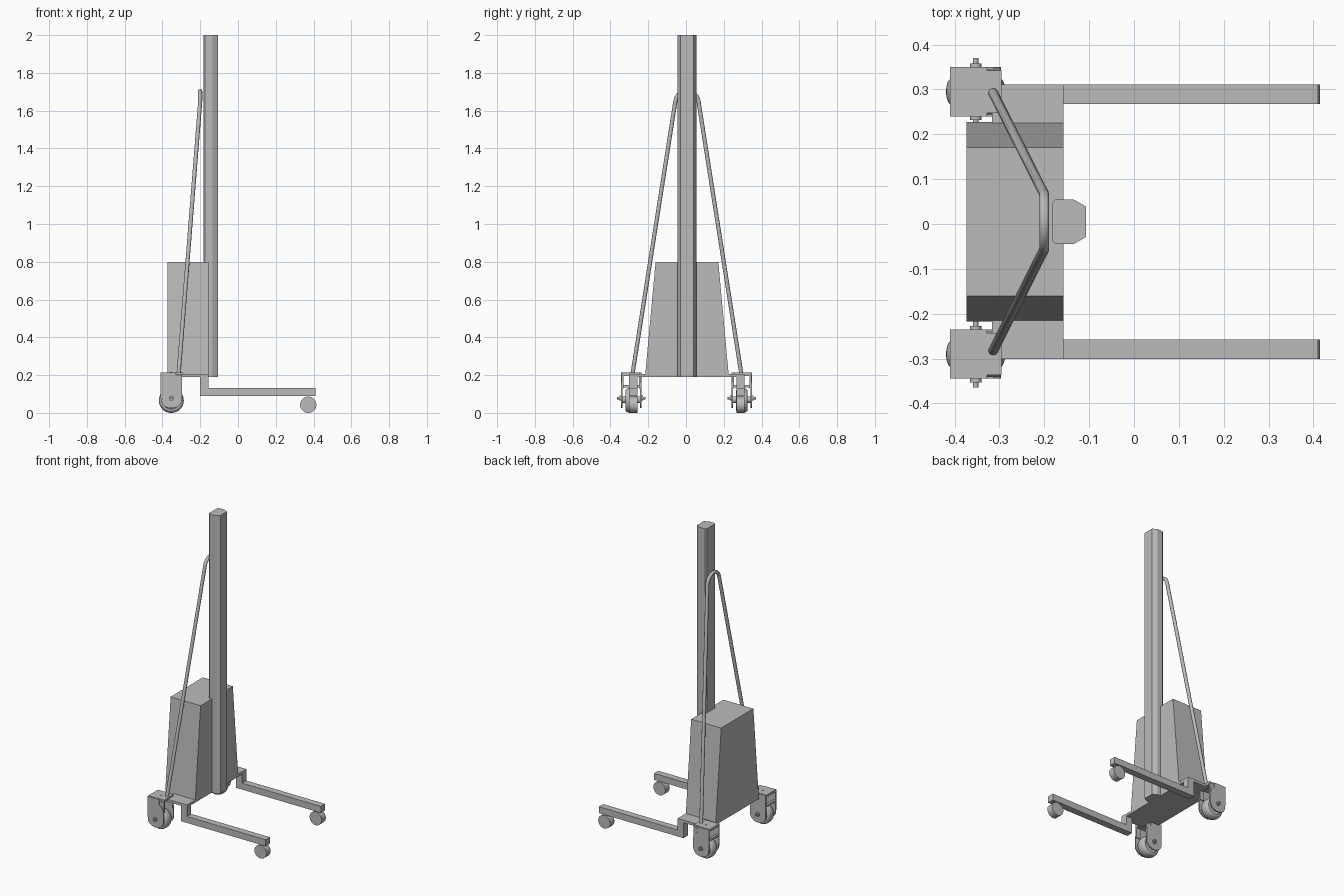
import bpy
import math
from mathutils import Vector

if "Cube" in bpy.data.objects:
    bpy.data.objects.remove(bpy.data.objects["Cube"], do_unlink=True)

MID = 0.005  # y of the plane of symmetry

grey = bpy.data.materials.new("light_grey")
grey.use_nodes = True
grey.diffuse_color = (0.5, 0.5, 0.5, 1)
grey.node_tree.nodes["Principled BSDF"].inputs["Base Color"].default_value = (0.5, 0.5, 0.5, 1)


def add_mesh(name, verts, faces, smooth=False):
    mesh = bpy.data.meshes.new(name)
    mesh.from_pydata(verts, [], faces)
    mesh.materials.append(grey)
    obj = bpy.data.objects.new(name, mesh)
    bpy.context.collection.objects.link(obj)
    bpy.ops.object.select_all(action="DESELECT")
    obj.select_set(True)
    bpy.context.view_layer.objects.active = obj
    bpy.ops.object.mode_set(mode="EDIT")
    bpy.ops.mesh.select_all(action="SELECT")
    bpy.ops.mesh.normals_make_consistent(inside=False)
    bpy.ops.object.mode_set(mode="OBJECT")
    if smooth:
        bpy.ops.object.shade_smooth_by_angle(angle=math.radians(35))
    return obj


def prism(name, outline, lo, hi, axis, smooth=False):
    """Extrude a 2D outline along x, y or z."""
    place = {"x": lambda a, b, t: (t, a, b),
             "y": lambda a, b, t: (a, t, b),
             "z": lambda a, b, t: (a, b, t)}[axis]
    n = len(outline)
    verts = [place(a, b, t) for t in (lo, hi) for a, b in outline]
    faces = [tuple(range(n)), tuple(range(n, 2 * n))]
    faces += [(i, (i + 1) % n, n + (i + 1) % n, n + i) for i in range(n)]
    return add_mesh(name, verts, faces, smooth)


def box(name, x, y, z):
    y0, y1 = sorted(y)
    return prism(name, [(x[0], y0), (x[1], y0), (x[1], y1), (x[0], y1)], z[0], z[1], "z")


def lathe_y(name, profile, x, y, z, steps=40):
    """Turn an (offset, radius) profile about an axis along y."""
    n = len(profile)
    verts, faces = [], []
    for i in range(steps):
        a = math.tau * i / steps
        verts += [(x + r * math.cos(a), y + d, z + r * math.sin(a)) for d, r in profile]
        j = (i + 1) % steps
        faces += [(i * n + k, i * n + k + 1, j * n + k + 1, j * n + k) for k in range(n - 1)]
    faces += [tuple(i * n for i in range(steps)), tuple(i * n + n - 1 for i in range(steps))]
    return add_mesh(name, verts, faces, True)


def cylinder_y(name, x, y, z, radius, half):
    return lathe_y(name, [(-half, radius), (half, radius)], x, y, z)


# Mast with bevelled corners
mast = [(-0.183, -0.036), (-0.175, -0.045), (-0.135, -0.045), (-0.107, -0.029),
        (-0.107, 0.039), (-0.135, 0.055), (-0.175, 0.055), (-0.183, 0.046)]
prism("mast", mast, 0.19, 2.0, "z")

# Tapered housing
prism("housing", [(-0.217, 0.19), (0.227, 0.19), (0.171, 0.8), (-0.161, 0.8)],
      -0.373, -0.157, "x")

# Base plate
box("base_plate", (-0.317, -0.157), (MID - 0.306, MID + 0.306), (0.19, 0.207))

# Push handle tube: straight legs joined by a round arch
arch = []
for i in range(13):
    a = math.pi * (0.05 + 0.9 * i / 12)
    arch.append((-0.2, MID + 0.062 * math.cos(a), 1.64 + 0.064 * math.sin(a)))
path = [(-0.315, MID + 0.289, 0.2)] + arch + [(-0.315, MID - 0.289, 0.2)]
curve = bpy.data.curves.new("handle", "CURVE")
curve.dimensions = "3D"
curve.bevel_depth = 0.011
curve.bevel_resolution = 3
curve.use_fill_caps = True
spline = curve.splines.new("POLY")
spline.points.add(len(path) - 1)
for point, co in zip(spline.points, path):
    point.co = (*co, 1)
spline.use_smooth = True
curve.materials.append(grey)
bpy.context.collection.objects.link(bpy.data.objects.new("handle", curve))

# Side profile of a caster fork cheek: square at the rear, scooped at the front
AX, AZ = -0.353, 0.072
cheek = [(-0.328, 0.213), (-0.41, 0.213), (-0.41, 0.09)]
cheek += [(AX + 0.057 * math.cos(a), AZ + 0.048 * math.sin(a))
          for a in [math.radians(200 + 20 * i) for i in range(9)]]
cheek += [(-0.296, 0.135), (-0.302, 0.158), (-0.314, 0.173), (-0.328, 0.178)]

# Wheel cross-section with a crowned tread and recessed sides
tyre = [(-0.022, 0.012), (-0.022, 0.044), (-0.03, 0.047), (-0.03, 0.053)]
tyre += [(0.03 * math.sin(a), 0.053 + 0.013 * math.cos(a))
         for a in [math.radians(-75 + 15 * i) for i in range(11)]]
tyre += [(0.03, 0.053), (0.03, 0.047), (0.022, 0.044), (0.022, 0.012)]

for side, s in (("left", 1), ("right", -1)):
    # Stepped support leg with its front roller
    leg_y = MID + s * 0.284
    leg = [(-0.2, 0.09), (0.41, 0.09), (0.41, 0.132), (-0.157, 0.132),
           (-0.157, 0.207), (-0.2, 0.207)]
    prism(side + "_leg", leg, leg_y - 0.022, leg_y + 0.022, "y")
    cylinder_y(side + "_front_roller", 0.372, leg_y, 0.043, 0.043, 0.022)

    # Rear caster
    cy = 0.0025 + s * 0.2925
    box(side + "_caster_top", (-0.41, -0.295), (cy - 0.047, cy + 0.047), (0.2, 0.215))
    box(side + "_caster_crossbar", (-0.41, -0.395), (cy - 0.05, cy + 0.05), (0.135, 0.147))
    for where, t in (("outer", s), ("inner", -s)):
        y = cy + t * 0.051
        prism(side + "_caster_" + where + "_cheek", cheek, y - 0.004, y + 0.004, "y")
        cylinder_y(side + "_caster_" + where + "_nut", AX, cy + t * 0.059, 0.078, 0.013, 0.004)
    # Front guard arch over the wheel
    guard = [(cy - 0.051, 0.13), (cy - 0.051, 0.2), (cy - 0.04, 0.212), (cy + 0.04, 0.212),
             (cy + 0.051, 0.2), (cy + 0.051, 0.13), (cy + 0.041, 0.13), (cy + 0.041, 0.196),
             (cy - 0.041, 0.196), (cy - 0.041, 0.13)]
    prism(side + "_caster_guard", guard, -0.328, -0.296, "x")
    lathe_y(side + "_caster_wheel", tyre, AX, cy, 0.066)
    cylinder_y(side + "_caster_hub", AX, cy, 0.07, 0.018, 0.046)
    cylinder_y(side + "_caster_axle", AX, cy, 0.078, 0.006, 0.075)
    prism(side + "_caster_pin",
          [(AX + 0.007 * math.cos(math.tau * i / 16), cy + 0.007 * math.sin(math.tau * i / 16))
           for i in range(16)], 0.16, 0.2165, "z")
